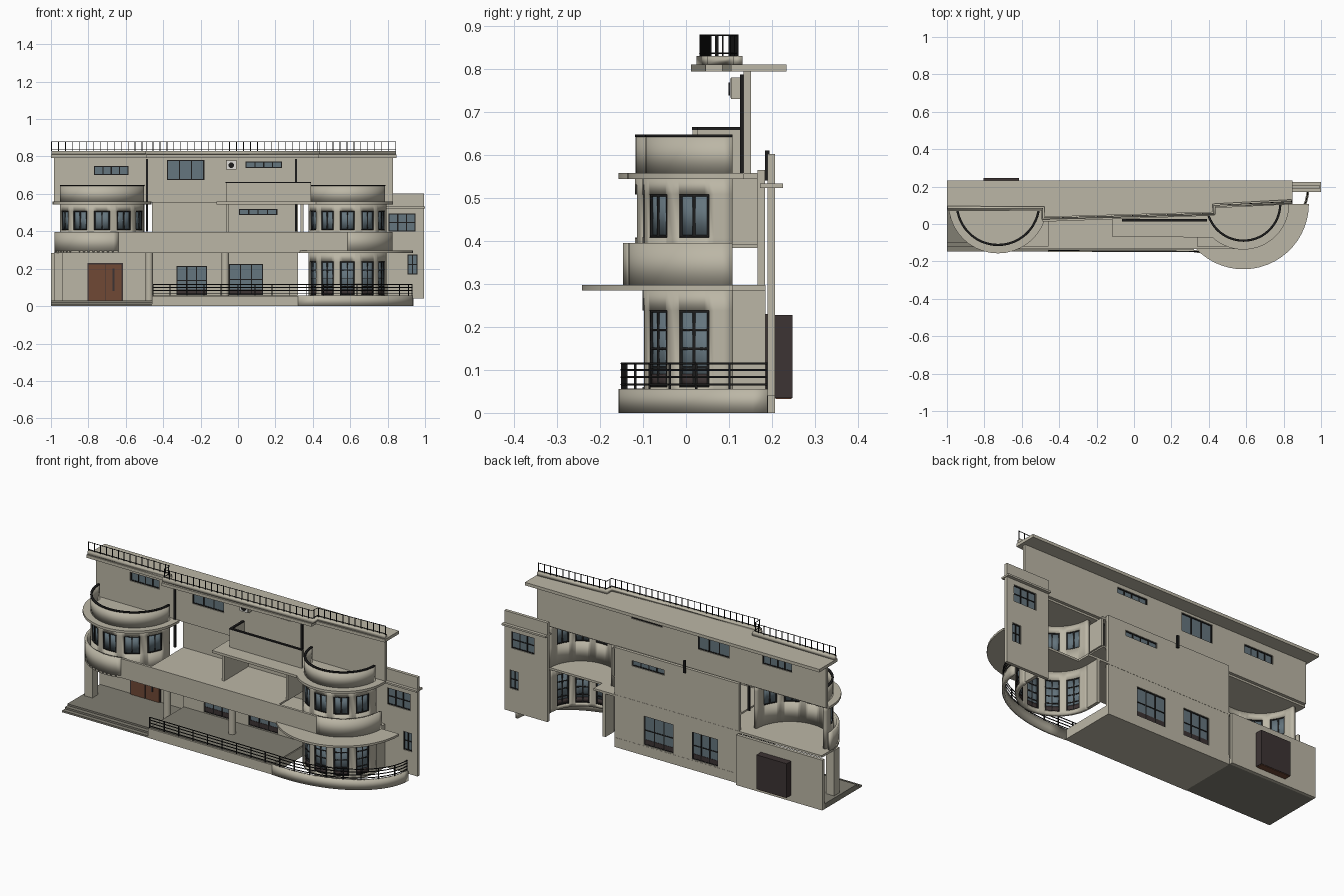
import bpy, bmesh
from math import sin, cos, pi, radians, hypot

cube = bpy.data.objects.get("Cube")
if cube:
    bpy.data.objects.remove(cube, do_unlink=True)


def material(name, *rgb):
    m = bpy.data.materials.new(name)
    m.use_nodes = True
    m.diffuse_color = (*rgb, 1)
    m.node_tree.nodes["Principled BSDF"].inputs["Base Color"].default_value = (*rgb, 1)
    return m


RENDER = material("cream render", .50, .47, .38)
STONE = material("paving stone", .22, .21, .17)
GLASS = material("blue grey glass", .13, .18, .21)
METAL = material("black metal", .012, .012, .012)
WOOD = material("brown wood", .16, .065, .035)
DARK = material("dark brown panel", .045, .033, .033)
WHITE = material("white enamel", .75, .74, .7)


def finish(name, bm, mat, smooth=False):
    me = bpy.data.meshes.new(name)
    bmesh.ops.recalc_face_normals(bm, faces=bm.faces[:])
    bm.to_mesh(me)
    bm.free()
    ob = bpy.data.objects.new(name, me)
    bpy.context.collection.objects.link(ob)
    me.materials.append(mat)
    if smooth:
        bpy.ops.object.select_all(action='DESELECT')
        ob.select_set(True)
        bpy.context.view_layer.objects.active = ob
        bpy.ops.object.shade_smooth_by_angle(angle=radians(30))
    return ob


def add_box(bm, x0, x1, y0, y1, z0, z1):
    vs = bmesh.ops.create_cube(bm, size=1)["verts"]
    for v in vs:
        v.co = [(a + b) / 2 + c * (b - a) for c, a, b in zip(v.co, (x0, y0, z0), (x1, y1, z1))]


def box(name, x0, x1, y0, y1, z0, z1, mat=RENDER):
    bm = bmesh.new()
    add_box(bm, x0, x1, y0, y1, z0, z1)
    return finish(name, bm, mat)


def slab(name, pts, z0, z1, mat=RENDER):
    bm = bmesh.new()
    face = bm.faces.new([bm.verts.new((x, y, z0)) for x, y in pts])
    ext = bmesh.ops.extrude_face_region(bm, geom=[face])["geom"]
    for v in ext:
        if isinstance(v, bmesh.types.BMVert):
            v.co.z = z1
    return finish(name, bm, mat, True)


# Surfaces that a wall can follow: flat, round bay (angle in degrees), or a path
def flat(y):
    return lambda u, z: (u, y, z)


def bay(cx, r, cy=.108):
    return lambda u, z: (cx + r * cos(radians(u)), cy - r * sin(radians(u)), z)


def arc(cx, r, a, b, cy=.108, n=20):
    return [bay(cx, r, cy)(a + (b - a) * i / n, 0)[:2] for i in range(n + 1)]


def lengths(pts):
    out = [0]
    for p, q in zip(pts, pts[1:]):
        out.append(out[-1] + hypot(q[0] - p[0], q[1] - p[1]))
    return out


def along(pts):
    ls = lengths(pts)

    def place(u, z):
        i = max(k for k in range(len(pts) - 1) if ls[k] <= u + 1e-6)
        t = (u - ls[i]) / (ls[i + 1] - ls[i])
        return tuple(a + (b - a) * t for a, b in zip(pts[i], pts[i + 1])) + (z,)
    return place


def panel(name, place, u0, u1, z0, z1, mat=RENDER, thick=.018, holes=(), step=0, extra=()):
    """Thick sheet on a surface, with rectangular openings."""
    us = {u0, u1, *extra, *(h[i] for h in holes for i in (0, 1))}
    if step:
        n = max(1, round((u1 - u0) / step))
        us |= {u0 + (u1 - u0) * i / n for i in range(n)}
    us, zs = sorted(us), sorted({z0, z1, *(h[i] for h in holes for i in (2, 3))})
    bm, cache = bmesh.new(), {}

    def vert(u, z):
        if (u, z) not in cache:
            cache[u, z] = bm.verts.new(place(u, z))
        return cache[u, z]
    for a, b in zip(us, us[1:]):
        for c, d in zip(zs, zs[1:]):
            u, z = (a + b) / 2, (c + d) / 2
            if not any(h[0] < u < h[1] and h[2] < z < h[3] for h in holes):
                bm.faces.new([vert(a, c), vert(b, c), vert(b, d), vert(a, d)])
    ob = finish(name, bm, mat, step > 0 or len(extra) > 0)
    mod = ob.modifiers.new("thickness", 'SOLIDIFY')
    mod.thickness, mod.offset = thick, 0
    return ob


def window(name, place, hole, cols, rows, bar=.006, step=0, kick=0):
    """Glass with a dark glazing frame; bar is measured along the surface."""
    u0, u1, z0, z1 = hole
    panel(name + "_glass", place, *hole, GLASS, .004, step=step)
    w, h, bz = (u1 - u0 - bar) / cols, (z1 - z0 - .005) / rows, .005
    panes = [(u0 + bar + w * i, u0 + w * (i + 1), z0 + bz + h * j, z0 + h * (j + 1))
             for i in range(cols) for j in range(rows)]
    panel(name + "_frame", place, *hole, METAL, .010, panes, step)
    if kick:
        panel(name + "_kick_panel", place, u0, u1, z0, z0 + kick, DARK, .008, step=step)


def wall(name, place, u0, u1, z0, z1, wins, step=0, bar=.006, kick=0):
    """Wall whose windows are (u0, u1, z0, z1, columns, rows)."""
    panel(name, place, u0, u1, z0, z1, holes=[w[:4] for w in wins], step=step)
    for i, w in enumerate(wins):
        window(f"{name}_window_{i + 1}", place, w[:4], *w[4:], bar, step, kick if w[2] < .1 else 0)


def rail(name, pts, z, r):
    cu = bpy.data.curves.new(name, 'CURVE')
    cu.dimensions, cu.bevel_depth, cu.bevel_resolution = '3D', r, 1
    sp = cu.splines.new('POLY')
    sp.points.add(len(pts) - 1)
    for p, (x, y) in zip(sp.points, pts):
        p.co = (x, y, z, 1)
    ob = bpy.data.objects.new(name, cu)
    bpy.context.collection.objects.link(ob)
    cu.materials.append(METAL)


def railing(name, pts, z0, z1, heights, gap, r):
    for i, z in enumerate(heights):
        rail(f"{name}_rail_{i + 1}", pts, z, r)
    total, place, bm = lengths(pts)[-1], along(pts), bmesh.new()
    n = round(total / gap)
    for i in range(n + 1):
        x, y, _ = place(total * i / n, 0)
        add_box(bm, x - r, x + r, y - r, y + r, z0, z1)
    finish(name + "_posts", bm, METAL)


LX, RX = -.727, .585   # centres of the two round bays

# Ground: entrance steps, terrace and curved terrace wall
for i, y in enumerate((-.148, -.124, -.10)):
    box(f"entrance_step_{i + 1}", -1, -.46, y, .19, i * .01, i * .01 + .01, STONE)
box("terrace_base", -.46, .32, -.15, .185, 0, .054)
box("terrace_paving", -.455, .315, -.14, .165, .054, .057, STONE)
curve = [(.32, -.146)] + [(.42 + .51 * sin(a * pi / 32), .19 - .34 * cos(a * pi / 32)) for a in range(17)]
panel("curved_terrace_wall", along(curve), 0, lengths(curve)[-1], 0, .056, thick=.014, extra=lengths(curve))
railing("terrace_railing", [(-.455, -.142)] + curve, .056, .116, (.066, .083, .1, .115), .09, .0025)

# Back walls
wall("middle_back_wall", flat(.175), -.46, .32, 0, .565,
     [(-.33, -.165, .06, .215, 3, 2), (-.05, .135, .06, .225, 3, 2), (.005, .21, .488, .52, 4, 1)], kick=.03)
panel("entrance_back_wall", flat(.198), -1, -.46, 0, .285)
wall("upper_wall", flat(.1425), -.985, .83, .555, .793,
     [(-.77, -.585, .7, .75, 4, 1), (-.38, -.18, .675, .78, 3, 1), (.04, .235, .738, .772, 4, 1)])
wall("end_wall", flat(.198), .725, .995, .04, .602,
     [(.805, .95, .4, .495, 3, 2), (.905, .96, .17, .275, 2, 2)])
box("end_wall_ledge", .725, 1, .172, .225, .523, .533)
box("back_pipe", -.13, -.118, .184, .194, .54, .61, METAL)

# Entrance door with its rear housing
box("door_housing", -.805, -.615, .207, .247, .035, .228, DARK)
box("door_housing_underside", -.8, -.62, .208, .245, .032, .035, WOOD)
box("door_surround", -.805, -.615, .184, .189, .03, .23, DARK)
box("door_leaves", -.798, -.622, .180, .184, .03, .223, WOOD)
box("door_joint", -.712, -.708, .178, .180, .03, .223, DARK)
box("door_slit", -.672, -.66, .178, .180, .08, .2, DARK)

# Columns below the balcony
box("end_pillar", -.985, -.935, .03, .08, .03, .287)
for i, x in enumerate((-.475, -.068)):
    bm = bmesh.new()
    bmesh.ops.create_cone(bm, cap_ends=True, segments=20, radius1=.02, radius2=.02, depth=.26)
    bmesh.ops.translate(bm, verts=bm.verts[:], vec=(x, .045, .158))
    finish(f"round_column_{i + 1}", bm, RENDER, True)

# First floor slab, with the wide canopy around the right-hand bay
slab("first_floor_slab", arc(LX, .255, 180, 70) + arc(RX, .35, 137, 0)
     + [(.45, .108), (.45, .185), (-.98, .185)], .285, .297)
panel("left_balcony_parapet", bay(LX, .248), 70, 180, .29, .395, thick=.014, step=6)
panel("right_balcony_parapet", bay(RX, .235), 0, 90, .29, .395, thick=.014, step=6)
box("front_balcony_parapet", LX + .087, RX, -.134, -.12, .29, .395)
box("middle_deck", -.46, .34, -.125, .166, .383, .393)

# Round bays with their windows, canopies and roof parapets
span = [(90 + k * 32 - 11, 90 + k * 32 + 11) for k in range(-2, 3)]
upper = [(a, b, .408, .508, 2, 1) for a, b in span]
lower = [(a, b, .06, .238, 2, 4) for a, b in span]
wall("left_bay", bay(LX, .217), 0, 180, .297, .546, upper, 6, 1.7)
wall("right_bay", bay(RX, .2), 0, 180, .297, .546, upper, 6, 1.8)
wall("ground_bay", bay(RX, .2), 0, 180, .04, .287, lower, 6, 1.8, .03)
for i, x in enumerate((.376, .776)):
    box(f"ground_bay_return_{i + 1}", x, x + .018, .108, .185, .04, .286)
slab("left_bay_canopy", arc(LX, .265, 180, 0) + [(LX + .265, .135), (LX - .265, .135)], .544, .558)
slab("right_bay_canopy", [(-.115, .166), (-.115, -.07)] + arc(RX, .245, 133, 0)
     + [(.83, .135), (.34, .135), (.34, .166)], .544, .558)
for side, cx, r in (("left", LX, .22), ("right", RX, .197)):
    panel(side + "_roof_parapet", bay(cx, r), 0, 180, .556, .641, thick=.01, step=6)
    panel(side + "_parapet_rim", bay(cx, r), 0, 180, .641, .647, METAL, .012, step=6)

# Roof terrace box over the middle canopy
box("terrace_parapet_front", -.065, .39, .015, .027, .556, .658)
box("terrace_parapet_side", -.065, -.053, .027, .134, .556, .658)
box("terrace_rim_front", -.065, .39, .014, .028, .658, .664, METAL)
box("terrace_rim_side", -.066, -.052, .028, .134, .658, .664, METAL)
for i, x in enumerate((-.065, .335)):
    box(f"canopy_side_wall_{i + 1}", x, x + .014, -.05, .166, .39, .546)

# Roof with stepped front edge, kerb and railing
slab("roof", [(-1, .07), (-.49, .07), (-.49, .012), (.43, .045), (.43, .085), (.848, .105),
              (.848, .233), (-1, .233)], .793, .81)
edge = [(-.997, .085), (-.487, .085), (-.487, .032), (.427, .058), (.427, .1), (.843, .12)]
panel("roof_kerb", along(edge), 0, lengths(edge)[-1], .81, .83, thick=.022, extra=lengths(edge))
railing("roof_railing", edge, .83, .88, (.836, .878), .037, .0018)

# Drain pipes and the wall sign
for i, x in enumerate((-.487, .31)):
    box(f"drain_pipe_{i + 1}", x - .006, x + .006, .126, .134, .4, .787, METAL)
box("sign_box", -.064, -.008, .105, .134, .73, .78)
box("sign_face", -.06, -.012, .102, .105, .733, .777, WHITE)
bm = bmesh.new()
bmesh.ops.create_cone(bm, cap_ends=True, segments=20, radius1=.015, radius2=.015, depth=.003)
for v in bm.verts:
    v.co = (v.co.x - .036, v.co.z + .1005, v.co.y + .753)
finish("sign_disc", bm, METAL)
